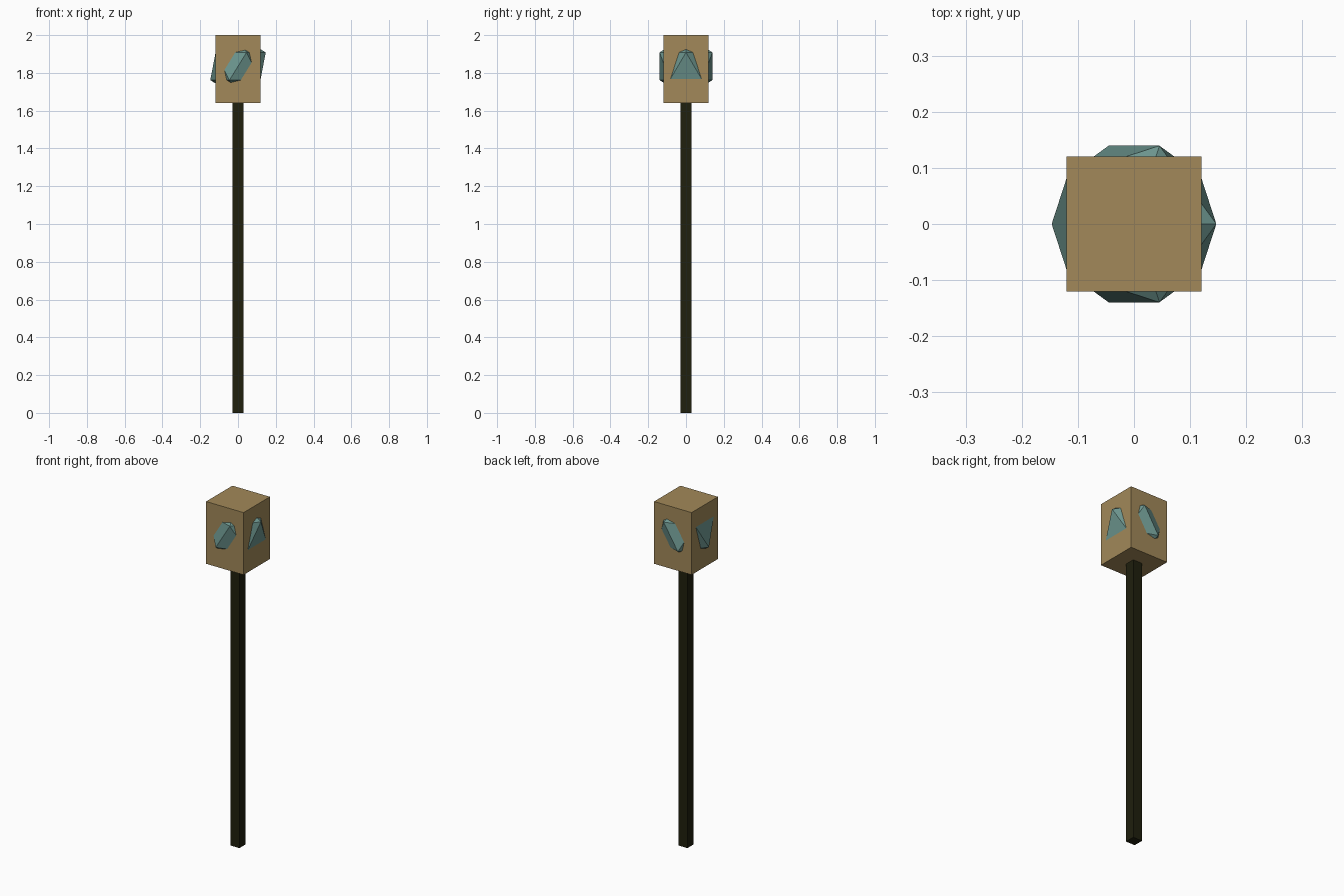
import bpy

if "Cube" in bpy.data.objects:
    bpy.data.objects.remove(bpy.data.objects["Cube"])


def material(name, rgb):
    mat = bpy.data.materials.new(name)
    mat.diffuse_color = (*rgb, 1.0)
    mat.use_nodes = True
    mat.node_tree.nodes["Principled BSDF"].inputs["Base Color"].default_value = mat.diffuse_color
    return mat


def finish(name, mat):
    obj = bpy.context.object
    obj.name = name
    obj.data.materials.append(mat)
    return obj


def box(name, width, bottom, top, mat):
    bpy.ops.mesh.primitive_cube_add(size=1, location=(0, 0, (bottom + top) / 2))
    obj = finish(name, mat)
    obj.scale = (width, width, top - bottom)
    bpy.ops.object.transform_apply(location=False, rotation=False, scale=True)
    return obj


tan_wood = material("tan_wood", (0.36, 0.25, 0.10))
dark_wood = material("dark_wood", (0.014, 0.014, 0.004))
teal_crystal = material("teal_crystal", (0.15, 0.30, 0.27))

# Square pole and the block on top of it
box("pole", 0.058, 0.0, 1.64, dark_wood)
box("head_block", 0.24, 1.64, 2.0, tan_wood)

# Faceted crystal set inside the block, bulging through its four sides
bpy.ops.mesh.primitive_ico_sphere_add(subdivisions=1, radius=0.164, location=(0, 0, 1.835))
finish("crystal", teal_crystal)
